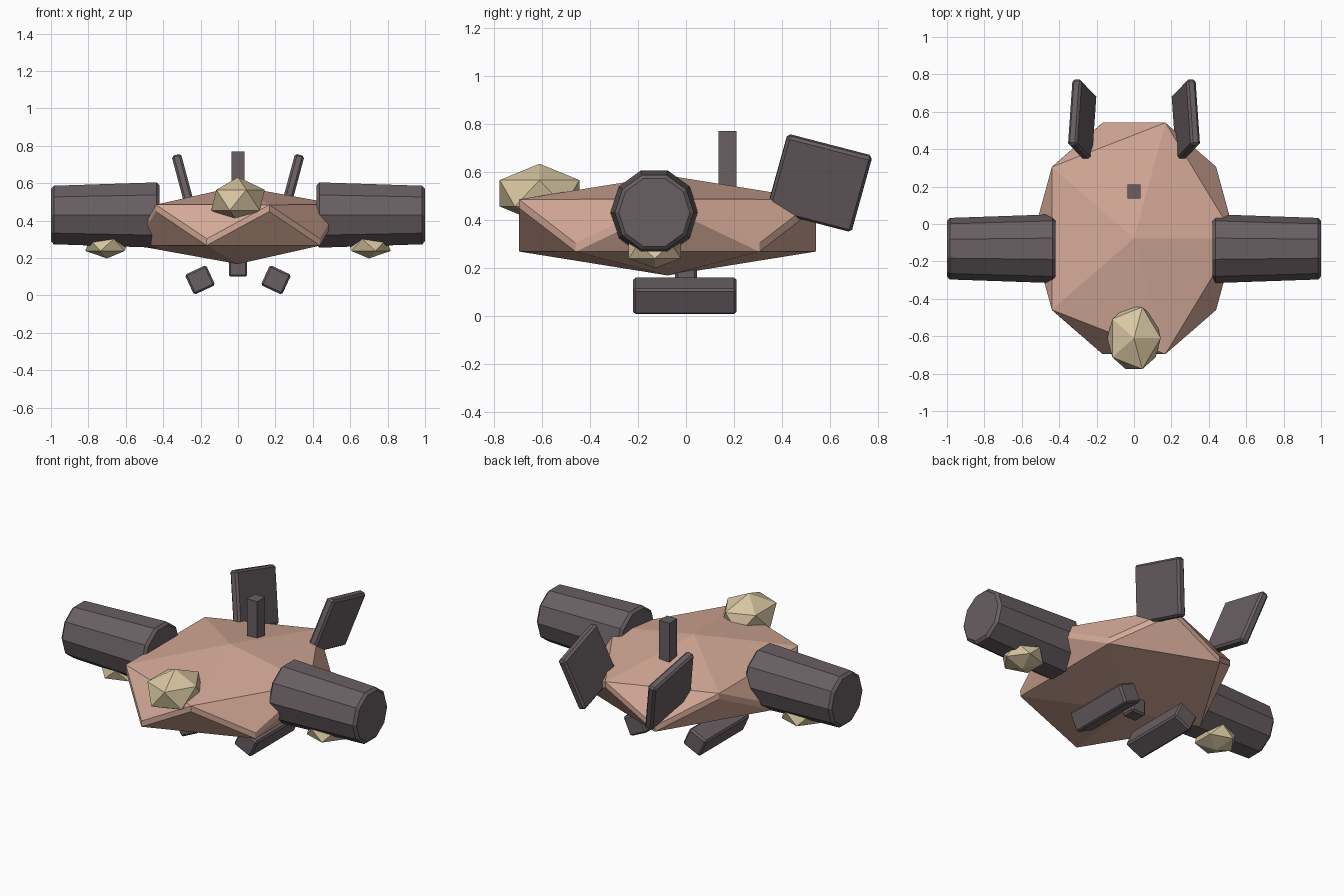
import bpy, bmesh
from math import radians
from mathutils import Matrix, Vector, Euler

old = bpy.data.objects.get("Cube")
if old:
    bpy.data.objects.remove(old, do_unlink=True)


def material(name, rgb):
    m = bpy.data.materials.new(name)
    m.use_nodes = True
    m.diffuse_color = (*rgb, 1)
    m.node_tree.nodes["Principled BSDF"].inputs["Base Color"].default_value = (*rgb, 1)
    return m


SALMON = material("salmon_hull", (0.66, 0.40, 0.31))
SAND = material("sand", (0.69, 0.57, 0.36))
GREY = material("dark_grey", (0.14, 0.113, 0.122))


def finish(bm, name, mat, bevel=0, limit=50, mirror=False):
    mesh = bpy.data.meshes.new(name)
    bmesh.ops.recalc_face_normals(bm, faces=bm.faces)
    bm.to_mesh(mesh)
    bm.free()
    mesh.materials.append(mat)
    obj = bpy.data.objects.new(name, mesh)
    bpy.context.collection.objects.link(obj)
    if bevel:
        b = obj.modifiers.new("bevel", 'BEVEL')
        b.width, b.segments = bevel, 1
        b.limit_method, b.angle_limit = 'ANGLE', radians(limit)
    if mirror:
        obj.modifiers.new("mirror", 'MIRROR').use_mirror_merge = False
    return obj


def place(loc, size=(1, 1, 1), turn=(0, 0, 0)):
    rot = Euler([radians(a) for a in turn]).to_matrix().to_4x4()
    return Matrix.Translation(loc) @ rot @ Matrix.Diagonal(Vector((*size, 1)))


def gem(name, mat, loc, radii, **kw):
    bm = bmesh.new()
    bmesh.ops.create_icosphere(bm, subdivisions=1, radius=1, matrix=place(loc, radii))
    return finish(bm, name, mat, **kw)


def box(name, loc, size, turn=(0, 0, 0), **kw):
    bm = bmesh.new()
    bmesh.ops.create_cube(bm, size=1, matrix=place(loc, size, turn))
    return finish(bm, name, GREY, **kw)


# Faceted hull, cockpit and pods below the engines
gem("hull", SALMON, (0, -0.077, 0.376), (0.62, 0.742, 0.208), bevel=0.02, limit=55)
gem("cockpit", SAND, (0, -0.61, 0.51), (0.16, 0.195, 0.123))
gem("engine_pods", SAND, (-0.7, -0.13, 0.27), (0.13, 0.128, 0.072), mirror=True)

# Tapered ten-sided engines
bm = bmesh.new()
bmesh.ops.create_cone(bm, cap_ends=True, segments=10, radius1=0.184, radius2=0.164,
                      depth=0.58, matrix=place((0.71, -0.132, 0.43), turn=(0, 90, 0)))
finish(bm, "engines", GREY, bevel=0.015, mirror=True)

# Tail fins, antenna, landing skids and belly block
box("tail_fins", (0.277, 0.556, 0.553), (0.052, 0.365, 0.335), (-15, 15, 0),
    bevel=0.012, mirror=True)
box("antenna", (0, 0.173, 0.62), (0.07, 0.075, 0.3))
box("landing_skids", (0.203, -0.005, 0.083), (0.125, 0.43, 0.118), (0, 25, 0),
    bevel=0.01, mirror=True)
box("belly_block", (0, 0, 0.15), (0.098, 0.092, 0.1), bevel=0.01)
